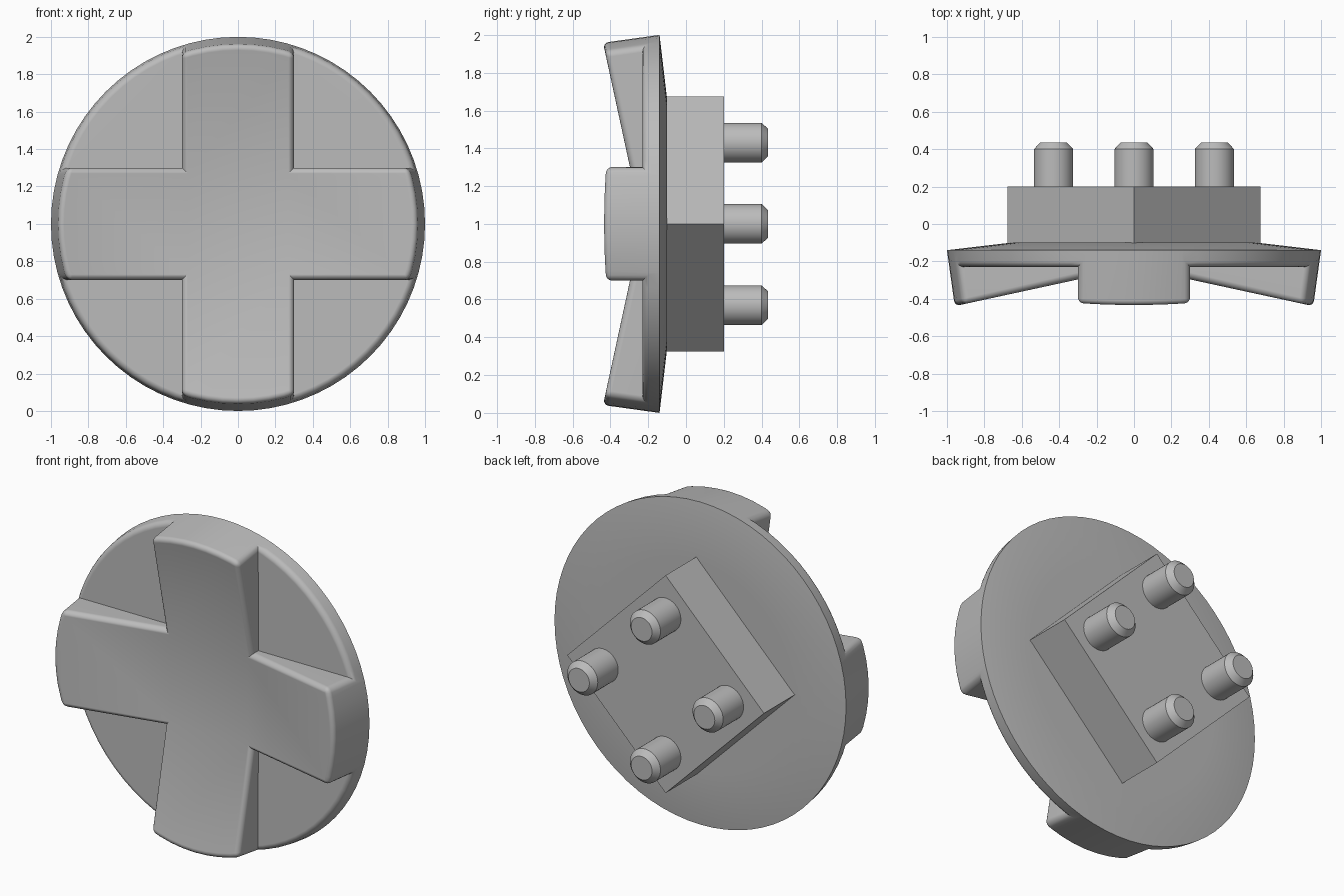
import bpy, bmesh
from math import cos, sin, pi, radians

if "Cube" in bpy.data.objects:
    bpy.data.objects.remove(bpy.data.objects["Cube"])

grey = bpy.data.materials.new("plain_grey")
grey.use_nodes = True
colour = (0.5, 0.5, 0.5, 1)
grey.diffuse_color = colour
grey.node_tree.nodes["Principled BSDF"].inputs["Base Color"].default_value = colour


def add_object(name, bm):
    bmesh.ops.recalc_face_normals(bm, faces=bm.faces[:])
    mesh = bpy.data.meshes.new(name)
    bm.to_mesh(mesh)
    bm.free()
    mesh.materials.append(grey)
    ob = bpy.data.objects.new(name, mesh)
    bpy.context.collection.objects.link(ob)
    return ob


def activate(ob):
    bpy.ops.object.select_all(action="DESELECT")
    ob.select_set(True)
    bpy.context.view_layer.objects.active = ob


def smooth(ob, angle=30):
    activate(ob)
    bpy.ops.object.shade_smooth_by_angle(angle=radians(angle))


def turned(name, rings, sides, cx=0, cz=1):
    """Closed solid through (radius, y) rings around a y axis."""
    bm = bmesh.new()
    loops = []
    for r, y in rings:
        loops.append([bm.verts.new((cx + r * cos(2 * pi * i / sides), y,
                                    cz + r * sin(2 * pi * i / sides)))
                      for i in range(sides)])
    for a, b in zip(loops, loops[1:]):
        for i in range(sides):
            j = (i + 1) % sides
            bm.faces.new((a[i], a[j], b[j], b[i]))
    bm.faces.new(loops[0])
    bm.faces.new(loops[-1])
    return add_object(name, bm)


# Tapered disc with a shallow conical back
disc = turned("cross_disc", [(0.95, -0.5), (1, -0.14), (0.66, -0.1)], 72)

# Cutter: centre square, four rising arms, four sunken quadrants
W, OUT = 0.3, 1.3
CENTRE, TIP, PANEL, FRONT = -0.29, -0.517, -0.23, -0.9
bm = bmesh.new()


def face(points, turn):
    verts = []
    for x, y, z in points:
        for _ in range(turn):
            x, z = -z, x
        verts.append(bm.verts.new((x, y, z + 1)))
    bm.faces.new(verts)


face([(-W, CENTRE, -W), (W, CENTRE, -W), (W, CENTRE, W), (-W, CENTRE, W)], 0)
for k in range(4):
    face([(W, CENTRE, -W), (OUT, TIP, -W), (OUT, TIP, W), (W, CENTRE, W)], k)
    face([(W, PANEL, W), (OUT, PANEL, W), (OUT, PANEL, OUT), (W, PANEL, OUT)], k)
    for s in (-W, W):
        face([(W, CENTRE, s), (OUT, TIP, s), (OUT, PANEL, s), (W, PANEL, s)], k)
bmesh.ops.remove_doubles(bm, verts=bm.verts[:], dist=1e-4)
rim = [e for e in bm.edges if e.is_boundary]
new = bmesh.ops.extrude_edge_only(bm, edges=rim)["geom"]
for v in new:
    if isinstance(v, bmesh.types.BMVert):
        v.co.y = FRONT
bmesh.ops.remove_doubles(bm, verts=bm.verts[:], dist=1e-4)
bmesh.ops.holes_fill(bm, edges=[e for e in bm.edges if e.is_boundary], sides=0)
cutter = add_object("cross_cutter", bm)
cutter.hide_render = True

cut = disc.modifiers.new("cut", "BOOLEAN")
cut.operation = "DIFFERENCE"
cut.solver = "EXACT"
cut.object = cutter
activate(disc)
bpy.ops.object.modifier_apply(modifier="cut")
bpy.data.objects.remove(cutter)

# Round the outward edges of the front, leaving the back rim sharp
bm = bmesh.new()
bm.from_mesh(disc.data)
bmesh.ops.remove_doubles(bm, verts=bm.verts[:], dist=1e-4)
edges = [e for e in bm.edges if len(e.link_faces) == 2
         and e.calc_face_angle_signed() > 0.6
         and all(v.co.y < -0.16 for v in e.verts)]
bmesh.ops.bevel(bm, geom=edges, offset=0.03, offset_type="OFFSET", segments=4,
                profile=0.5, affect="EDGES", clamp_overlap=False)
bm.to_mesh(disc.data)
bm.free()
smooth(disc, 35)
weighted = disc.modifiers.new("even_shading", "WEIGHTED_NORMAL")
weighted.keep_sharp = True

# Diamond-shaped mounting block
turned("mounting_block", [(0.675, -0.12), (0.675, 0.2)], 4)

# Four chamfered pegs
for k in range(4):
    a = k * pi / 2
    peg = turned("peg_%d" % (k + 1),
                 [(0.105, 0.15), (0.105, 0.4), (0.072, 0.435)], 40,
                 0.43 * cos(a), 1 + 0.43 * sin(a))
    smooth(peg)
